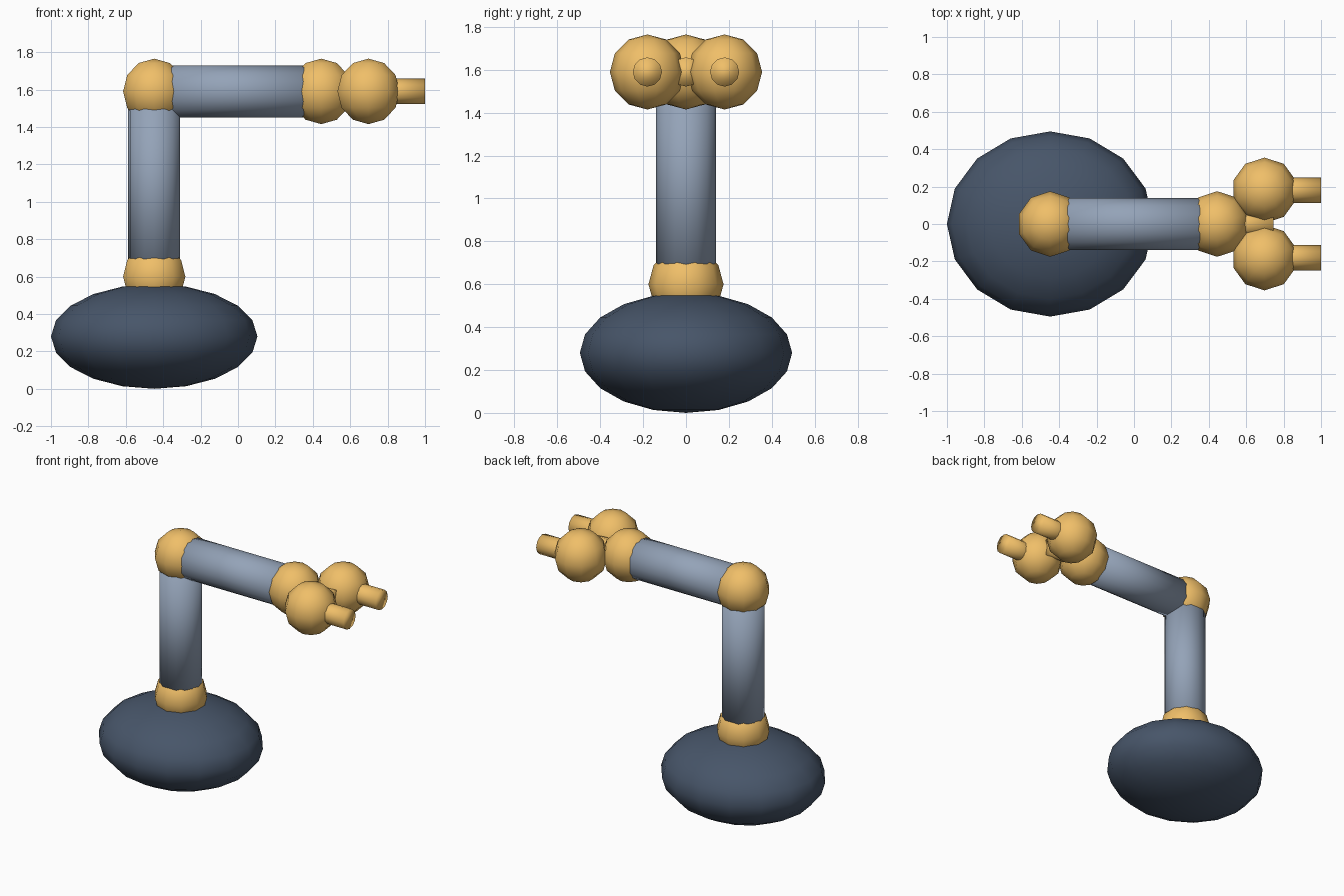
import bpy, bmesh
from math import pi
from mathutils import Matrix, Vector

if "Cube" in bpy.data.objects:
    bpy.data.objects.remove(bpy.data.objects["Cube"])


def material(name, rgb):
    m = bpy.data.materials.new(name)
    m.diffuse_color = (*rgb, 1)
    m.use_nodes = True
    m.node_tree.nodes["Principled BSDF"].inputs["Base Color"].default_value = m.diffuse_color
    return m


DARK = material("dark_slate", (0.063, 0.091, 0.141))
STEEL = material("blue_grey", (0.296, 0.366, 0.479))
GOLD = material("warm_gold", (0.87, 0.52, 0.14))


def finish(name, bm, mat):
    for f in bm.faces:
        f.smooth = True
    me = bpy.data.meshes.new(name)
    bm.to_mesh(me)
    bm.free()
    me.materials.append(mat)
    ob = bpy.data.objects.new(name, me)
    bpy.context.collection.objects.link(ob)
    return ob


def ball(name, loc, radii, segments, rings, mat):
    bm = bmesh.new()
    bmesh.ops.create_uvsphere(bm, u_segments=segments, v_segments=rings, radius=1)
    bmesh.ops.scale(bm, vec=radii, verts=bm.verts)
    ob = finish(name, bm, mat)
    ob.location = loc


def rod(name, a, b, radius, sides, mat):
    a, b = Vector(a), Vector(b)
    turn = Matrix.Rotation(pi / 2, 4, 'Y') if abs(b.x - a.x) > 0.01 else Matrix()
    bm = bmesh.new()
    bmesh.ops.create_cone(bm, cap_ends=True, segments=sides, radius1=radius,
                          radius2=radius, depth=(b - a).length)
    bmesh.ops.transform(bm, matrix=turn, verts=bm.verts)
    ob = finish(name, bm, mat)
    ob.location = (a + b) / 2


BX, WX, HX, Z = -0.448, 0.445, 0.698, 1.59   # base, wrist, knuckle x; arm height
JOINT = (0.175,) * 3

# squashed base
ball("base", (BX, 0, 0.28), (0.552, 0.495, 0.28), 16, 10, DARK)

# column and forearm
rod("upright_arm", (BX, 0, 0.6), (BX, 0, Z), 0.139, 16, STEEL)
rod("forearm", (BX, 0, Z), (WX, 0, Z), 0.139, 16, STEEL)

# joint balls
for name, x, y, z in (("shoulder_joint", BX, 0, 0.6), ("elbow_joint", BX, 0, Z),
                      ("wrist_joint", WX, 0, Z), ("knuckle_left", HX, 0.18, Z),
                      ("knuckle_right", HX, -0.18, Z)):
    ball(name, (x, y, z), JOINT, 10, 6, GOLD)

# gripper fingers and the short centre peg
for name, x, y in (("finger_left", HX, 0.18), ("finger_right", HX, -0.18),
                   ("centre_peg", WX, 0)):
    rod(name, (x, y, Z), (x + 1 - HX, y, Z), 0.068, 12, GOLD)
